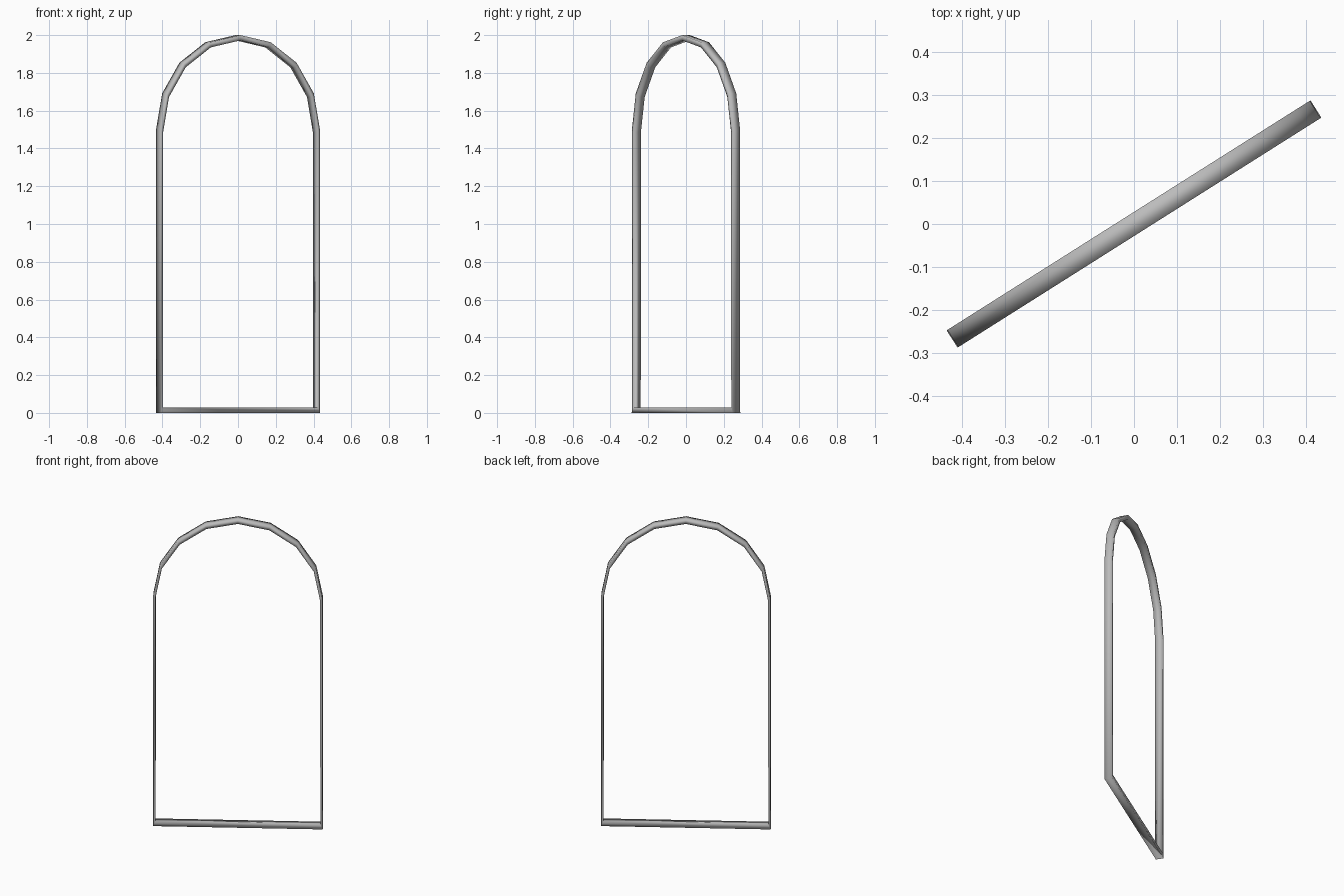
import bpy, bmesh, math

if "Cube" in bpy.data.objects:
    bpy.data.objects.remove(bpy.data.objects["Cube"])

ANGLE = math.radians(32.3)   # frame is turned about z
HALF_DEPTH = 0.0237
INSET = 0.972                # inner outline is the outer one scaled about mid-height

# outer outline: bottom corners, then an eight-sided round arch
outline = [(-0.5, 0.0), (0.5, 0.0)]
for i in range(9):
    a = math.pi * i / 8
    outline.append((0.498 * math.cos(a), 1.5 + 0.5 * math.sin(a)))

mat = bpy.data.materials.new("mid grey")
mat.diffuse_color = (0.5, 0.5, 0.5, 1)
mat.use_nodes = True
mat.node_tree.nodes["Principled BSDF"].inputs["Base Color"].default_value = mat.diffuse_color

# four rings of corners: outer front, outer back, inner back, inner front
bm = bmesh.new()
rings = []
for scale, depth in ((1, -HALF_DEPTH), (1, HALF_DEPTH),
                     (INSET, HALF_DEPTH), (INSET, -HALF_DEPTH)):
    ring = []
    for s, z in outline:
        s, z = s * scale, 1 + (z - 1) * scale
        ring.append(bm.verts.new((s * math.cos(ANGLE) - depth * math.sin(ANGLE),
                                  s * math.sin(ANGLE) + depth * math.cos(ANGLE), z)))
    rings.append(ring)

n = len(outline)
for k in range(4):
    a, b = rings[k], rings[(k + 1) % 4]
    for i in range(n):
        j = (i + 1) % n
        f = bm.faces.new((a[i], a[j], b[j], b[i]))
        f.smooth = True
bmesh.ops.recalc_face_normals(bm, faces=bm.faces)

mesh = bpy.data.meshes.new("arched_frame")
bm.to_mesh(mesh)
bm.free()
mesh.materials.append(mat)
frame = bpy.data.objects.new("arched_frame", mesh)
bpy.context.collection.objects.link(frame)
